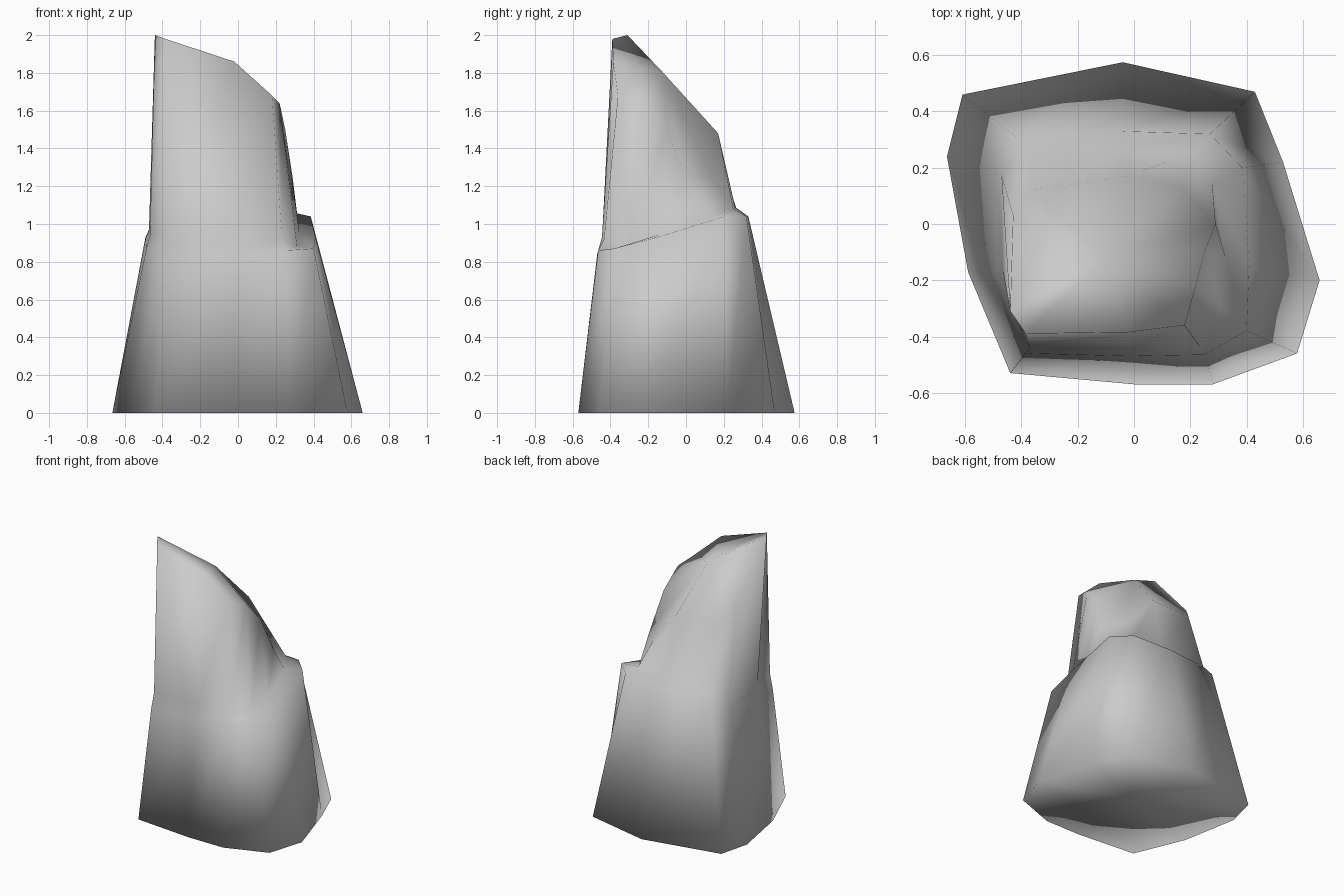
import bpy, bmesh, math

if "Cube" in bpy.data.objects:
    bpy.data.objects.remove(bpy.data.objects["Cube"])

# Outline rings of the rock, counter-clockwise from the front left corner
base = [(-.44, -.53, 0), (0, -.57, 0), (.28, -.57, 0), (.58, -.46, 0), (.66, -.2, 0), (.53, .22, 0),
        (.43, .47, 0), (-.04, .575, 0), (-.61, .46, 0), (-.665, .24, 0), (-.59, -.17, 0)]
ledge = [(-.385, -.46, .80), (-.02, -.47, .84), (.25, -.465, .86), (.40, -.38, .87), (.41, -.15, .93),
         (.385, .2, 1.04), (.27, .32, 1.04), (-.04, .33, 1.04), (-.42, .31, 1.0), (-.49, .18, .93),
         (-.485, -.17, .87)]
# Upper shard: inset and height relative to the ledge
inset = [(.02, .12), (.025, .09), (.035, .06), (.12, .01), (.09, .02), (.12, .0),
         (.09, .04), (.07, .05), (.06, .06), (.02, .04), (.02, .07)]
top = [(-.385, -.39, 1.98), (-.02, -.385, 1.86), (.18, -.36, 1.68), (.22, -.22, 1.64), (.25, -.1, 1.5),
       (.29, .0, 1.24), (.17, .13, 1.25), (-.03, .17, 1.48), (-.37, .12, 1.52), (-.43, .03, 1.62),
       (-.44, -.31, 2.0)]

# Pull the ledge inward to make the foot of the shard
foot = []
for (x, y, z), (d, h) in zip(ledge, inset):
    r = math.hypot(x, y)
    foot.append((x * (1 - d / r), y * (1 - d / r), z + h))

# Skin the rings, then close the slanted top and the underside
bm = bmesh.new()
rings = [[bm.verts.new(p) for p in ring] for ring in (base, ledge, foot, top)]
n = len(base)
for low, high in zip(rings, rings[1:]):
    for i in range(n):
        j = (i + 1) % n
        bm.faces.new((low[i], low[j], high[j], high[i]))
for ring, peak in ((rings[-1], (-.1, -.12, 1.8)), (rings[0], (0, 0, .01))):
    centre = bm.verts.new(peak)
    for i in range(n):
        bm.faces.new((ring[i], ring[(i + 1) % n], centre))
bmesh.ops.recalc_face_normals(bm, faces=bm.faces)

# Smooth everywhere, as on the worn rock
for face in bm.faces:
    face.smooth = True

mesh = bpy.data.meshes.new("rock_spire")
bm.to_mesh(mesh)
bm.free()
rock = bpy.data.objects.new("rock_spire", mesh)
bpy.context.collection.objects.link(rock)
